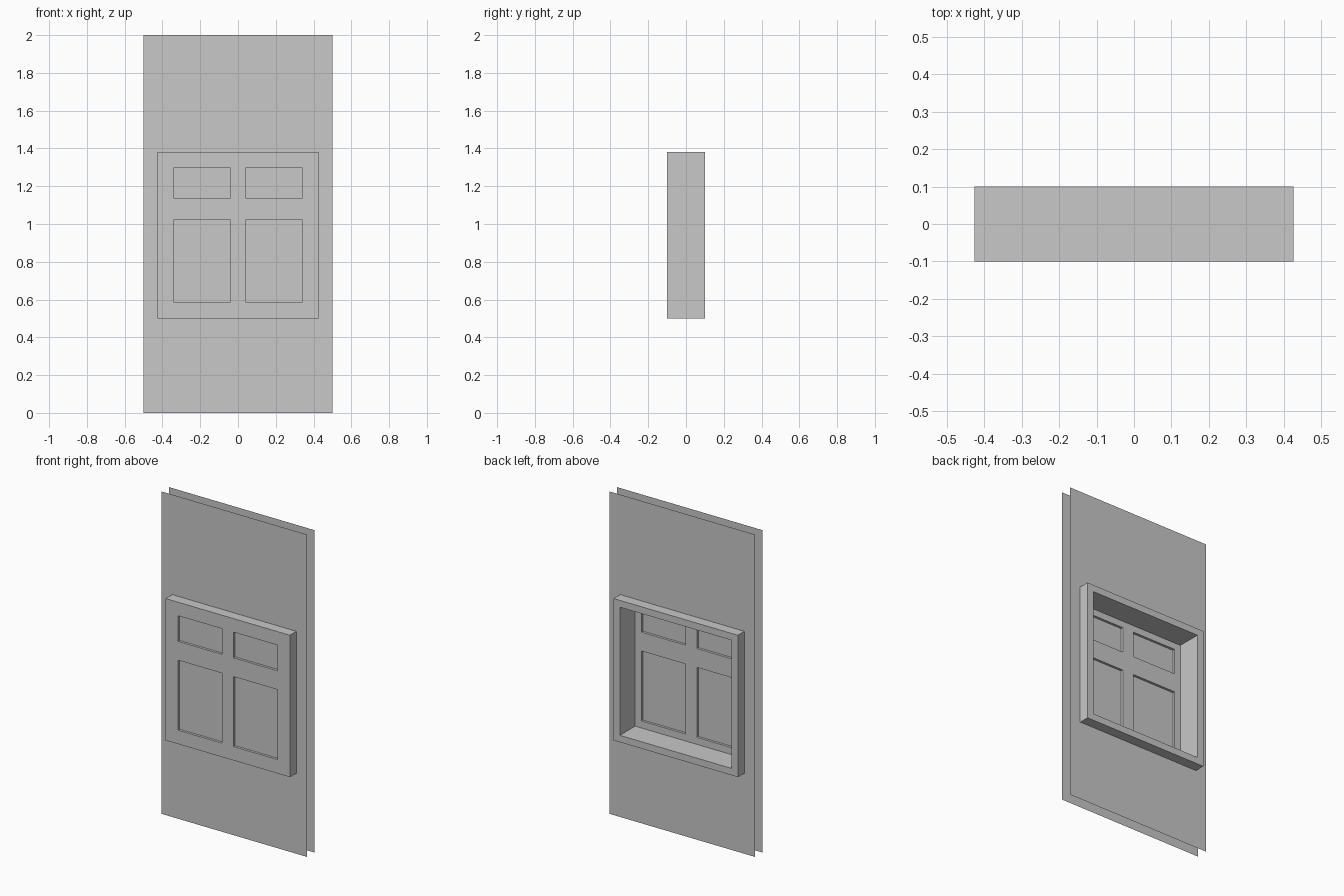
import bpy
import bmesh
from mathutils import Vector

cube = bpy.data.objects.get("Cube")
if cube:
    bpy.data.objects.remove(cube, do_unlink=True)

grey = bpy.data.materials.new("plain_grey")
grey.use_nodes = True
colour = (0.58, 0.58, 0.58, 1)
grey.diffuse_color = colour
grey.node_tree.nodes["Principled BSDF"].inputs["Base Color"].default_value = colour

HALF_W, BOTTOM, TOP = 0.426, 0.5, 1.38     # outer size of the window
FRONT, BACK = -0.1, 0.1
RIM = 0.0425                               # width of the rim round the back
SLAB = 0.05                                # thickness of the front leaf
RECESS = 0.015
WALL_Y = 0.036


def lattice(bm, xs, zs, y, skip=lambda c: False):
    """Upright sheet of rectangular cells facing -y, leaving out skipped cells."""
    verts = [[bm.verts.new((x, y, z)) for x in xs] for z in zs]
    for j in range(len(zs) - 1):
        for i in range(len(xs) - 1):
            centre = Vector(((xs[i] + xs[i + 1]) / 2, y, (zs[j] + zs[j + 1]) / 2))
            if not skip(centre):
                bm.faces.new((verts[j][i], verts[j][i + 1],
                              verts[j + 1][i + 1], verts[j + 1][i]))


def finish(name, bm):
    bmesh.ops.dissolve_limit(bm, angle_limit=0.01, verts=bm.verts, edges=bm.edges)
    mesh = bpy.data.meshes.new(name)
    bm.to_mesh(mesh)
    bm.free()
    mesh.materials.append(grey)
    obj = bpy.data.objects.new(name, mesh)
    bpy.context.collection.objects.link(obj)


def push(bm, faces, dy):
    """Extrude a set of faces along y, replacing the originals."""
    new = bmesh.ops.extrude_face_region(bm, geom=faces)["geom"]
    moved = [v for v in new if isinstance(v, bmesh.types.BMVert)]
    bmesh.ops.translate(bm, verts=moved, vec=(0, dy, 0))
    bmesh.ops.delete(bm, geom=faces, context="FACES")


# Thin wall sheets with an opening for the window
def in_opening(c):
    return abs(c.x) < HALF_W and BOTTOM < c.z < TOP


for name, side in (("front_wall_sheet", -1), ("back_wall_sheet", 1)):
    bm = bmesh.new()
    lattice(bm, (-0.5, -HALF_W, HALF_W, 0.5), (0, BOTTOM, TOP, 2),
            side * WALL_Y, in_opening)
    if side > 0:
        bmesh.ops.reverse_faces(bm, faces=bm.faces)
    finish(name, bm)

# Window: front leaf with four panels, and a deep rim behind it
half = (0.04, 0.341, HALF_W - RIM, HALF_W)
xs = [-x for x in reversed(half)] + list(half)
zs = [BOTTOM, BOTTOM + RIM, 0.586, 1.02, 1.137, 1.296, TOP - RIM, TOP]


def is_panel(c):
    return half[0] < abs(c.x) < half[1] and (zs[2] < c.z < zs[3] or zs[4] < c.z < zs[5])


def is_rim(c):
    return abs(c.x) > half[2] or not zs[1] < c.z < zs[6]


bm = bmesh.new()
lattice(bm, xs, zs, FRONT)
back = bmesh.ops.extrude_face_region(bm, geom=bm.faces[:], use_keep_orig=True)["geom"]
bmesh.ops.translate(bm, verts=[v for v in back if isinstance(v, bmesh.types.BMVert)],
                    vec=(0, SLAB, 0))
bmesh.ops.recalc_face_normals(bm, faces=bm.faces)


def cells(y, rule):
    return [f for f in bm.faces if abs(f.normal.y) > 0.9
            and abs(f.calc_center_median().y - y) < 0.001
            and rule(f.calc_center_median())]


bm.normal_update()
push(bm, cells(FRONT, is_panel), RECESS)
bm.normal_update()
push(bm, cells(FRONT + SLAB, is_panel), -RECESS)
bm.normal_update()
push(bm, cells(FRONT + SLAB, is_rim), BACK - FRONT - SLAB)
bmesh.ops.recalc_face_normals(bm, faces=bm.faces)
finish("window_frame", bm)
